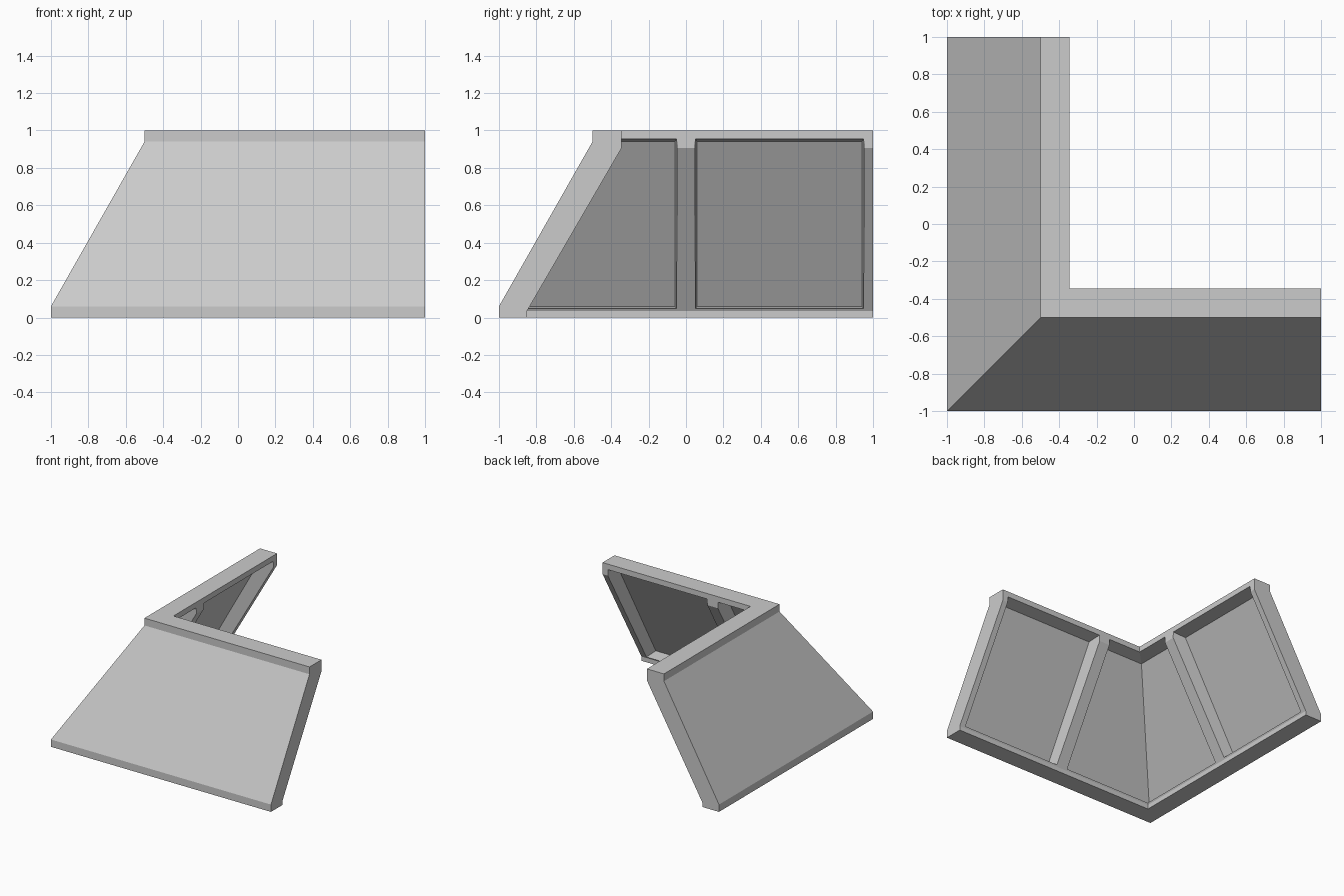
import bpy, bmesh

if "Cube" in bpy.data.objects:
    bpy.data.objects.remove(bpy.data.objects["Cube"])

# Cross-sections are (d, z): d = inward distance from the outer foot of the wall.
WALL = [(0, 0), (0.15, 0), (0.15, 0.035), (0.655, 0.905),
        (0.655, 1), (0.5, 1), (0.5, 0.94), (0, 0.06)]
BAY = [(0.05, 0.06), (0.27, 0.034), (0.77, 0.97), (0.545, 0.94)]
FLARE = [0.01, -0.01, -0.01, 0.01]      # bay ends taper towards the panel


def wing_y(profile, stops):
    return [(d - 1, s, z) for (d, z), s in zip(profile, stops)]


def wing_x(profile, stops):
    return [(s, d - 1, z) for (d, z), s in zip(profile, stops)]


def mitre(profile):
    return [(d - 1, d - 1, z) for d, z in profile]


def loft(name, rings):
    bm = bmesh.new()
    loops = [[bm.verts.new(p) for p in ring] for ring in rings]
    n = len(loops[0])
    for a, b in zip(loops, loops[1:]):
        for i in range(n):
            j = (i + 1) % n
            bm.faces.new((a[i], a[j], b[j], b[i]))
    bm.faces.new(loops[0])
    bm.faces.new(loops[-1])
    bmesh.ops.recalc_face_normals(bm, faces=bm.faces)
    mesh = bpy.data.meshes.new(name)
    bm.to_mesh(mesh)
    bm.free()
    obj = bpy.data.objects.new(name, mesh)
    bpy.context.collection.objects.link(obj)
    return obj


# Mitred L-shaped sloping wall
ends = [1] * len(WALL)
wall = loft("sloped_corner_wall",
            [wing_x(WALL, ends), mitre(WALL), wing_y(WALL, ends)])

# Recessed bays: one around the corner, one outer bay per wing
near = [-0.05 - f for f in FLARE]
start = [0.05 + f for f in FLARE]
stop = [0.95 - f for f in FLARE]
cutters = [loft("corner_bay_cutter", [wing_x(BAY, near), mitre(BAY), wing_y(BAY, near)])]
for side, wing in (("front", wing_x), ("left", wing_y)):
    cutters.append(loft(side + "_bay_cutter", [wing(BAY, start), wing(BAY, stop)]))

for cutter in cutters:
    mod = wall.modifiers.new(cutter.name, 'BOOLEAN')
    mod.operation = 'DIFFERENCE'
    mod.solver = 'EXACT'
    mod.object = cutter
    cutter.hide_render = True
    cutter.display_type = 'WIRE'
